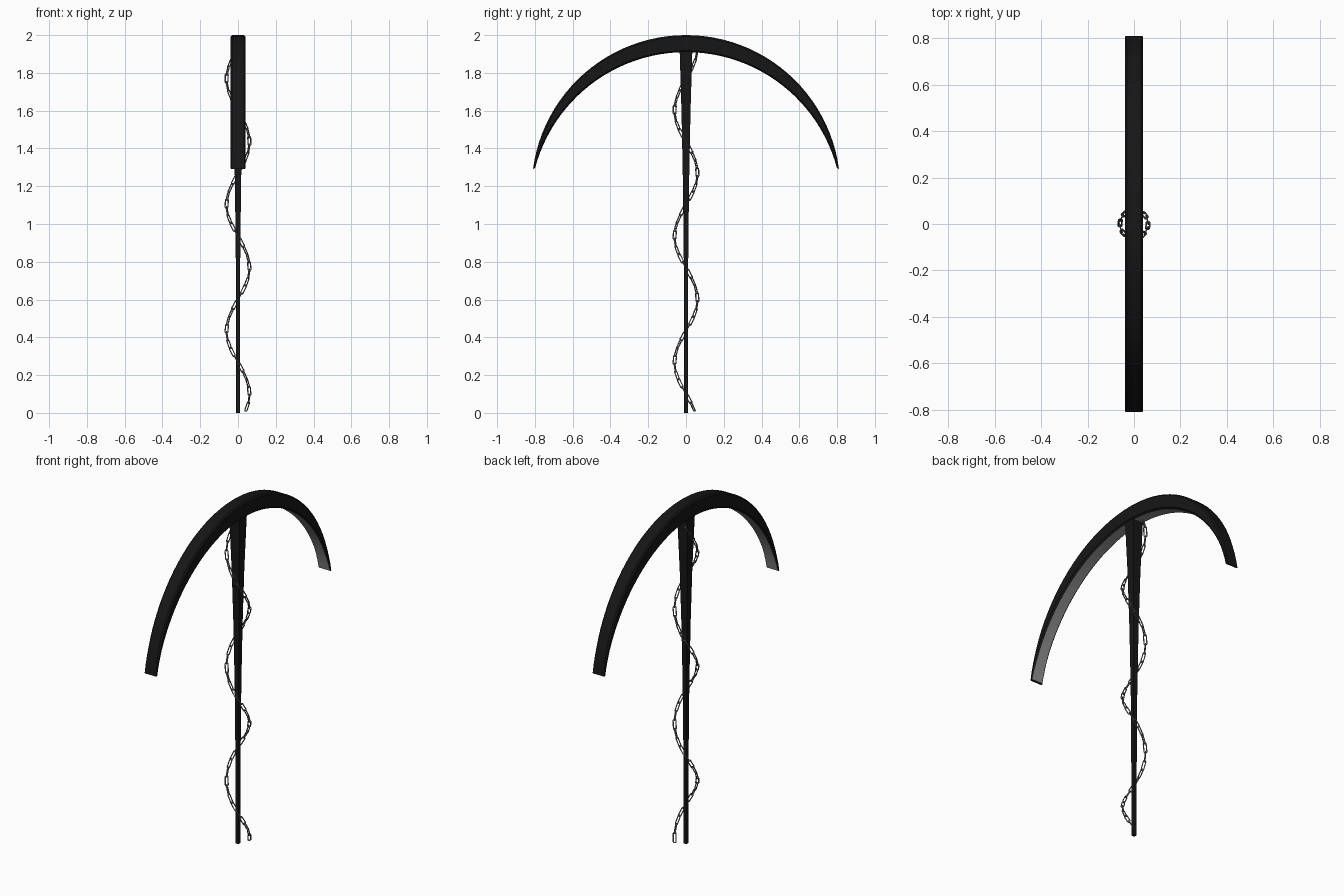
import bpy, bmesh
from math import sin, cos, pi, asin, sqrt
from mathutils import Vector, Matrix

if "Cube" in bpy.data.objects:
    bpy.data.objects.remove(bpy.data.objects["Cube"])


def material(name, v):
    m = bpy.data.materials.new(name)
    m.diffuse_color = (v, v, v, 1)
    m.use_nodes = True
    m.node_tree.nodes["Principled BSDF"].inputs["Base Color"].default_value = m.diffuse_color
    return m


BLACK = material("black", 0.008)
STEEL = material("steel", 0.3)
CHAIN = material("chain_grey", 0.16)


def finish(bm, name, mats):
    bmesh.ops.recalc_face_normals(bm, faces=bm.faces)
    me = bpy.data.meshes.new(name)
    bm.to_mesh(me)
    bm.free()
    for m in mats:
        me.materials.append(m)
    ob = bpy.data.objects.new(name, me)
    bpy.context.collection.objects.link(ob)
    return ob


def loft(bm, sections, grey_side=None):
    rings = [[bm.verts.new(p) for p in s] for s in sections]
    n = len(rings[0])
    for a, b in zip(rings, rings[1:]):
        for i in range(n):
            j = (i + 1) % n
            f = bm.faces.new((a[i], a[j], b[j], b[i]))
            if i == grey_side:
                f.material_index = 1
    bm.faces.new(rings[0])
    bm.faces.new(rings[-1])


# Crescent head: two arcs with a chamfered section, grey inner face
def arc_point(apex, tip_y, tip_z, t):
    d = apex - tip_z
    r = (tip_y ** 2 + d ** 2) / (2 * d)
    end = asin(min(1, tip_y / r))
    a = t * end
    return Vector((0, r * sin(a), apex - r + r * cos(a)))


bm = bmesh.new()
sections = []
N = 48
for k in range(N + 1):
    t = -1 + 2 * k / N
    o = arc_point(2.0, 0.81, 1.292, t)
    i = arc_point(1.91, 0.799, 1.296, t)
    th = (o - i).length
    d = (o - i) / th
    c = min(0.008, th * 0.3)
    w = 0.039
    profile = [(-w + c, 0), (w - c, 0), (w, c), (w, th - c),
               (w - c, th), (-w + c, th), (-w, th - c), (-w, c)]
    sections.append([i + d * h + Vector((x, 0, 0)) for x, h in profile])
loft(bm, sections, grey_side=0)
finish(bm, "crescent_head", [BLACK, STEEL])

# Square tapering handle
bm = bmesh.new()
taper = [(0, 0.010), (0.65, 0.0105), (0.95, 0.013), (1.28, 0.0175),
         (1.6, 0.024), (1.93, 0.034)]
loft(bm, [[Vector((sx * h, sy * h, z)) for sx, sy in
           ((-1, -1), (1, -1), (1, 1), (-1, 1))] for z, h in taper])
finish(bm, "handle", [BLACK])


# Chain: alternating oval links along a helix round the handle
def helix(z):
    a = -2 * pi * (z - 0.1) / 0.667
    return Vector((0.06 * cos(a), 0.06 * sin(a), z))


def add_link(bm, mat, half_len=0.029, half_w=0.0095, wire=0.0032):
    straight = half_len - half_w
    rings = []
    for k in range(12):
        a = 2 * pi * (k + 0.5) / 12
        out = Vector((sin(a), 0, cos(a)))
        c = out * (half_w - wire / 2)
        c.z += straight if cos(a) > 0 else -straight
        rings.append([bm.verts.new(mat @ (c + out * wire * cos(b)
                      + Vector((0, wire * sin(b), 0))))
                      for b in [2 * pi * q / 6 for q in range(6)]])
    for k in range(12):
        r, s = rings[k], rings[(k + 1) % 12]
        for q in range(6):
            p = (q + 1) % 6
            bm.faces.new((r[q], r[p], s[p], s[q]))


bm = bmesh.new()
COUNT = 46
for k in range(COUNT):
    z = 0.033 + (1.895 - 0.033) * k / (COUNT - 1)
    p = helix(z)
    tan = (helix(z + 0.001) - helix(z - 0.001)).normalized()
    rad = Vector((p.x, p.y, 0)).normalized()
    side = tan.cross(rad)
    if k % 2:
        rad, side = side, -rad
    m = Matrix((rad, side, tan)).transposed().to_4x4()
    m.translation = p
    add_link(bm, m)
chain = finish(bm, "chain", [CHAIN])
bpy.context.view_layer.objects.active = chain
chain.select_set(True)
bpy.ops.object.shade_smooth_by_angle()
